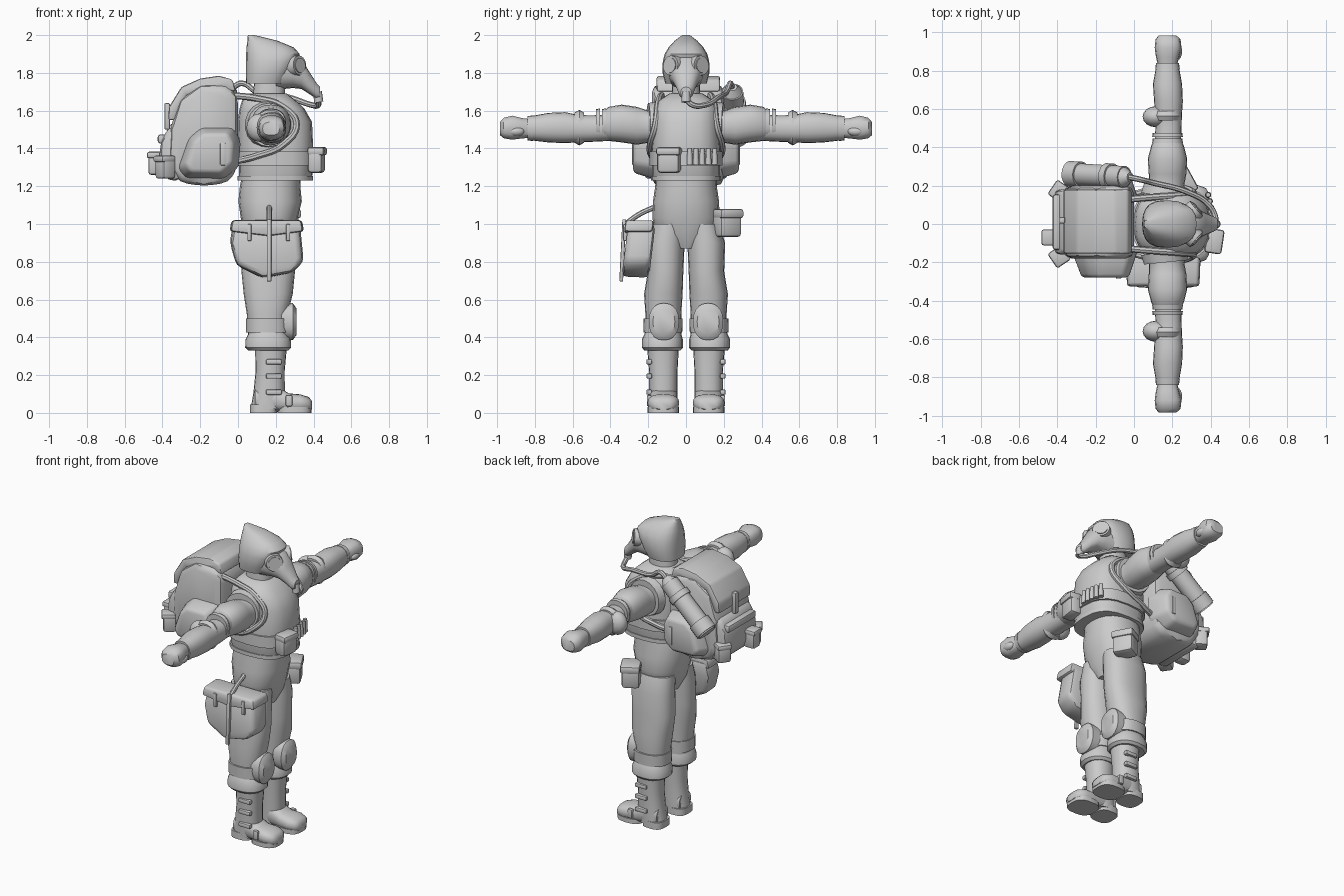
import bpy, bmesh, math
from mathutils import Vector, Matrix

old = bpy.data.objects.get("Cube")
if old:
    bpy.data.objects.remove(old, do_unlink=True)

grey = bpy.data.materials.new("plain_grey")
grey.use_nodes = True
grey.diffuse_color = (.6, .6, .6, 1)
grey.node_tree.nodes["Principled BSDF"].inputs["Base Color"].default_value = (.6, .6, .6, 1)
parts = []


def finish(name, bm):
    """Turn a bmesh into a named, coloured object."""
    bmesh.ops.recalc_face_normals(bm, faces=bm.faces)
    mesh = bpy.data.meshes.new(name)
    bm.to_mesh(mesh)
    bm.free()
    obj = bpy.data.objects.new(name, mesh)
    bpy.context.collection.objects.link(obj)
    mesh.materials.append(grey)
    parts.append(obj)
    return obj


def loft(name, sections, axis="z", power=2.3, sides=20):
    """Skin rings given as (position, centre a, centre b, radius a, radius b)."""
    bm = bmesh.new()
    rings = []
    for pos, ca, cb, ra, rb in sections:
        ring = []
        for i in range(sides):
            t = math.tau * i / sides
            c, s = math.cos(t), math.sin(t)
            a = ca + ra * math.copysign(abs(c) ** (2 / power), c)
            b = cb + rb * math.copysign(abs(s) ** (2 / power), s)
            ring.append(bm.verts.new({"x": (pos, a, b), "y": (a, pos, b), "z": (a, b, pos)}[axis]))
        rings.append(ring)
    for low, high in zip(rings, rings[1:]):
        for i in range(sides):
            j = (i + 1) % sides
            bm.faces.new((low[i], low[j], high[j], high[i]))
    bm.faces.new(rings[0])
    bm.faces.new(rings[-1])
    return finish(name, bm)


def round_edges(bm, width):
    bmesh.ops.recalc_face_normals(bm, faces=bm.faces)
    bmesh.ops.bevel(bm, geom=bm.edges[:], offset=width, segments=2, profile=.5, affect="EDGES", clamp_overlap=True)


def prism(name, profile, y_in, y_out, bevel=.02, taper=1, lean=0):
    """Extrude an x-z profile sideways, shrinking and dropping its outer end."""
    bm = bmesh.new()
    mx = sum(p[0] for p in profile) / len(profile)
    mz = sum(p[1] for p in profile) / len(profile)
    inner = [bm.verts.new((x, y_in + lean * (z - mz), z)) for x, z in profile]
    outer = [bm.verts.new((mx + (x - mx) * taper, y_out + lean * (z - mz), mz + (z - mz) * taper)) for x, z in profile]
    bm.faces.new(inner)
    bm.faces.new(outer)
    for i in range(len(profile)):
        j = (i + 1) % len(profile)
        bm.faces.new((inner[i], inner[j], outer[j], outer[i]))
    round_edges(bm, bevel)
    return finish(name, bm)


def box(name, loc, size, bevel=.012, turn=0, tilt=0):
    bm = bmesh.new()
    bmesh.ops.create_cube(bm, size=1)
    bm.transform(Matrix.Diagonal((*size, 1)))
    round_edges(bm, bevel)
    bm.transform(Matrix.Translation(loc) @ Matrix.Rotation(turn, 4, "Z") @ Matrix.Rotation(tilt, 4, "X"))
    return finish(name, bm)


def ball(name, loc, radii):
    bm = bmesh.new()
    bmesh.ops.create_uvsphere(bm, u_segments=16, v_segments=10, radius=1)
    bm.transform(Matrix.Translation(loc) @ Matrix.Diagonal((*radii, 1)))
    return finish(name, bm)


def rod(name, start, end, radius, end_radius=None):
    a, b = Vector(start), Vector(end)
    bm = bmesh.new()
    bmesh.ops.create_cone(bm, cap_ends=True, segments=18, radius1=radius, radius2=end_radius or radius, depth=(b - a).length)
    bm.transform(Matrix.Translation((a + b) / 2) @ (b - a).to_track_quat("Z", "Y").to_matrix().to_4x4())
    return finish(name, bm)


def tube(name, points, radius):
    curve = bpy.data.curves.new(name, "CURVE")
    curve.dimensions = "3D"
    curve.bevel_depth, curve.bevel_resolution, curve.resolution_u = radius, 2, 6
    curve.use_fill_caps = True
    spline = curve.splines.new("BEZIER")
    spline.bezier_points.add(len(points) - 1)
    for knot, p in zip(spline.bezier_points, points):
        knot.co = p
        knot.handle_left_type = knot.handle_right_type = "AUTO"
    obj = bpy.data.objects.new(name, curve)
    bpy.context.collection.objects.link(obj)
    curve.materials.append(grey)
    bpy.ops.object.select_all(action="DESELECT")
    obj.select_set(True)
    bpy.context.view_layer.objects.active = obj
    bpy.ops.object.convert(target="MESH")
    parts.append(bpy.context.view_layer.objects.active)


# Head, hood and breathing mask
loft("neck", [(1.62, .16, 0, .09, .08), (1.78, .17, 0, .08, .07)])
loft("hood", [(1.745, .145, 0, .103, .11), (1.8, .16, 0, .118, .124), (1.86, .178, 0, .136, .123), (1.9, .185, 0, .142, .113),
              (1.935, .17, 0, .125, .092), (1.97, .13, 0, .08, .06), (2, .07, 0, .018, .02)], power=2.5)
loft("mask", [(.2, 0, 1.81, .1, .1), (.29, 0, 1.81, .093, .09), (.335, 0, 1.795, .078, .08), (.375, 0, 1.75, .056, .06),
              (.415, 0, 1.705, .04, .042), (.435, 0, 1.695, .028, .03)], "x")
rod("mask_valve", (.42, 0, 1.7), (.428, 0, 1.645), .024)

# Torso and vest
loft("hips_and_waist", [(.87, .165, 0, .1, .06), (.95, .165, 0, .135, .16), (1.03, .165, 0, .15, .178), (1.12, .17, 0, .168, .175),
                        (1.2, .17, 0, .16, .163), (1.27, .18, 0, .155, .16)])
loft("vest", [(1.23, .195, 0, .185, .17), (1.26, .2, 0, .195, .18), (1.4, .2, 0, .198, .183), (1.54, .195, 0, .197, .175),
              (1.61, .18, 0, .172, .17), (1.65, .165, 0, .145, .15), (1.69, .16, 0, .1, .09)], power=2.7)
loft("chest_belt", [(z, .2, 0, .208, .193) for z in (1.31, 1.385)], power=2.7)
loft("vest_hem", [(z, .197, 0, .2, .184) for z in (1.23, 1.255)], power=2.7)
box("chest_pouch", (.415, -.09, 1.335), (.08, .12, .13), .02, -.15)
box("chest_pouch_flap", (.42, -.09, 1.385), (.09, .128, .045), .015, -.15)
for i in range(5):
    y = .02 + i * .033
    x = .41 - y * y
    rod("cartridge", (x, y, 1.315), (x, y, 1.4), .016, .012)

# Limbs, built once for each side
for s, side in ((1, "left_"), (-1, "right_")):
    rod(side + "eyepiece_rim", (.285, s * .045, 1.835), (.327, s * .082, 1.84), .057, .052)
    rod(side + "eyepiece_lens", (.3, s * .058, 1.836), (.331, s * .086, 1.84), .04)
    rod(side + "shoulder_hole", (.16, s * .15, 1.525), (.165, s * .2, 1.525), .125, .115)
    loft(side + "upper_sleeve", [(s * .14, .165, 1.52, .105, .1), (s * .2, .17, 1.515, .092, .085), (s * .26, .175, 1.52, .098, .1),
                                 (s * .34, .175, 1.532, .103, .1), (s * .41, .175, 1.53, .085, .09), (s * .44, .175, 1.525, .07, .07)], "y")
    for y in (.435, .465):
        loft(side + "sleeve_band", [(s * (y - .011), .175, 1.53, .08, .082), (s * (y + .011), .175, 1.528, .078, .08)], "y")
    loft(side + "forearm", [(s * .4, .175, 1.51, .07, .07), (s * .5, .18, 1.505, .068, .07), (s * .57, .18, 1.505, .07, .072),
                            (s * .64, .18, 1.51, .075, .082), (s * .73, .175, 1.51, .076, .078), (s * .82, .175, 1.507, .06, .064)], "y")
    loft(side + "elbow_band", [(s * .54, .17, 1.51, .07, .08), (s * .565, .17, 1.51, .078, .094), (s * .59, .17, 1.51, .07, .08)], "y")
    ball(side + "elbow_pad", (.115, s * .56, 1.51), (.07, .055, .075))
    loft(side + "glove_cuff", [(s * .81, .175, 1.507, .064, .068), (s * .84, .175, 1.507, .06, .064)], "y")
    loft(side + "fist", [(s * .82, .175, 1.505, .048, .05), (s * .87, .175, 1.507, .06, .055), (s * .92, .178, 1.51, .07, .065),
                         (s * .965, .178, 1.508, .065, .055), (s * .985, .175, 1.505, .045, .035)], "y", 2.6, 14)
    ball(side + "thumb", (.225, s * .9, 1.49), (.026, .045, .025))
    loft(side + "trouser_leg", [(1, .165, s * .09, .135, .085), (.9, .165, s * .107, .14, .1), (.75, .16, s * .108, .142, .094),
                                (.63, .16, s * .12, .13, .102), (.52, .155, s * .12, .108, .095), (.36, .155, s * .12, .1, .095)])
    loft(side + "knee_band", [(.425, .157, s * .122, .115, .102), (.5, .157, s * .122, .115, .104)])
    loft(side + "trouser_cuff", [(.33, .16, s * .125, .105, .095), (.345, .16, s * .125, .122, .108), (.39, .16, s * .125, .12, .108),
                                 (.425, .158, s * .122, .1, .095)])
    loft(side + "knee_pad", [(.23, s * .117, .483, .08, .095), (.29, s * .117, .483, .08, .098), (.31, s * .117, .483, .058, .07)], "x")
    loft(side + "boot_shaft", [(.36, .175, s * .122, .085, .085), (.22, .17, s * .12, .077, .075), (.11, .165, s * .12, .083, .075),
                               (.02, .155, s * .12, .088, .072)])
    loft(side + "boot_foot", [(.09, s * .12, .075, .06, .055), (.2, s * .12, .075, .075, .07), (.27, s * .12, .053, .076, .05),
                              (.33, s * .12, .052, .084, .046), (.375, s * .12, .047, .068, .037), (.392, s * .12, .04, .04, .022)], "x", 2.6)
    loft(side + "boot_heel", [(z, .135, s * .12, .072, .073) for z in (0, .045)], power=3)
    loft(side + "boot_sole", [(z, .3, s * .12, .09, .083) for z in (0, .03)], power=2.8)
    for z in (.27, .195, .11):
        box(side + "boot_buckle", (.19, s * .195, z), (.085, .03, .028), .008)
    box(side + "toe_strap", (.27, s * .195, .065), (.035, .025, .06), .008)
    tube(side + "pack_strap", [(-.02, s * .13, 1.68), (.1, s * .14, 1.665), (.24, s * .15, 1.62), (.31, s * .16, 1.53),
                               (.24, s * .19, 1.42), (.1, s * .18, 1.36), (-.02, s * .15, 1.33)], .018)
    # Pack side pockets
    prism(side + "pack_pocket", [(-.33, 1.29), (-.27, 1.46), (-.2, 1.52), (-.02, 1.52), (.02, 1.44), (.01, 1.3), (-.07, 1.23), (-.29, 1.235)],
          s * .14, s * .28, .02, .72)
    box(side + "pocket_strap", (-.08, s * .275, 1.37), (.03, .02, .12), .006)
    box(side + "rear_pouch", (-.385, s * .165, 1.3), (.08, .085, .12), .015, -s * .6)
    box(side + "rear_pouch_flap", (-.39, s * .17, 1.345), (.088, .092, .035), .012, -s * .6)

# Backpack
prism("pack_body", [(0, 1.3), (0, 1.68), (-.06, 1.74), (-.2, 1.74), (-.31, 1.66), (-.36, 1.5), (-.37, 1.32), (-.31, 1.22), (-.18, 1.2), (-.05, 1.22)],
      -.18, .2, .045)
prism("pack_lid", [(-.01, 1.7), (-.03, 1.765), (-.1, 1.785), (-.2, 1.77), (-.3, 1.725), (-.365, 1.62), (-.37, 1.55), (-.335, 1.55), (-.27, 1.68),
                   (-.12, 1.72)], -.155, .18, .012)
prism("pack_rear_pocket", [(-.3, 1.52), (-.37, 1.51), (-.41, 1.43), (-.42, 1.3), (-.37, 1.23), (-.3, 1.23)], -.16, .18, .03)
box("rear_pocket_flap", (-.4, .01, 1.45), (.05, .29, .05), .015)
box("rear_small_pouch", (-.435, -.07, 1.32), (.08, .075, .12), .015)
box("rear_small_flap", (-.44, -.07, 1.365), (.086, .084, .035), .012)
box("lid_strap", (-.375, .02, 1.57), (.03, .035, .14), .008)

# Air canister and hose
top, low = Vector((-.05, .245, 1.7)), Vector((-.34, .262, 1.45))
rod("air_canister", top, low, .058)
for name, a, b in (("canister_collar", .22, .32), ("canister_base", .78, .98)):
    rod(name, top.lerp(low, a), top.lerp(low, b), .068)
rod("canister_neck", top, top + Vector((.03, 0, .025)), .052, .025)
tube("air_hose", [(.425, 0, 1.66), (.425, .035, 1.63), (.39, .1, 1.63), (.27, .17, 1.67), (.1, .215, 1.7), (.02, .235, 1.745), (-.03, .245, 1.72)], .015)

# Thigh bag on the right, hip pouch on the left
prism("thigh_bag", [(-.03, 1.0), (.33, 1.0), (.35, .8), (.29, .74), (.13, .71), (-.01, .78), (-.045, .9)], -.18, -.325, .03, .95, .12)
prism("thigh_bag_flap", [(-.035, 1.02), (.34, 1.02), (.35, .96), (.16, .935), (-.045, .96)], -.175, -.325, .015, .97, .12)
box("thigh_bag_strap", (.165, -.335, .86), (.025, .02, .33), .006, 0, -.05)
for x in (.06, .265):
    box("bag_buckle", (x, -.32, .955), (.022, .025, .09), .006)
tube("thigh_bag_hanger", [(.165, -.32, 1.0), (.165, -.25, 1.05), (.165, -.165, 1.09)], .014)
box("hip_pouch", (.25, .215, 1.0), (.11, .13, .14), .02, .5)
box("hip_pouch_flap", (.252, .218, 1.055), (.122, .142, .05), .015, .5)

# Smooth shading with crisp edges
bpy.ops.object.select_all(action="DESELECT")
for part in parts:
    part.select_set(True)
bpy.context.view_layer.objects.active = parts[0]
bpy.ops.object.shade_smooth_by_angle(angle=math.radians(40))
